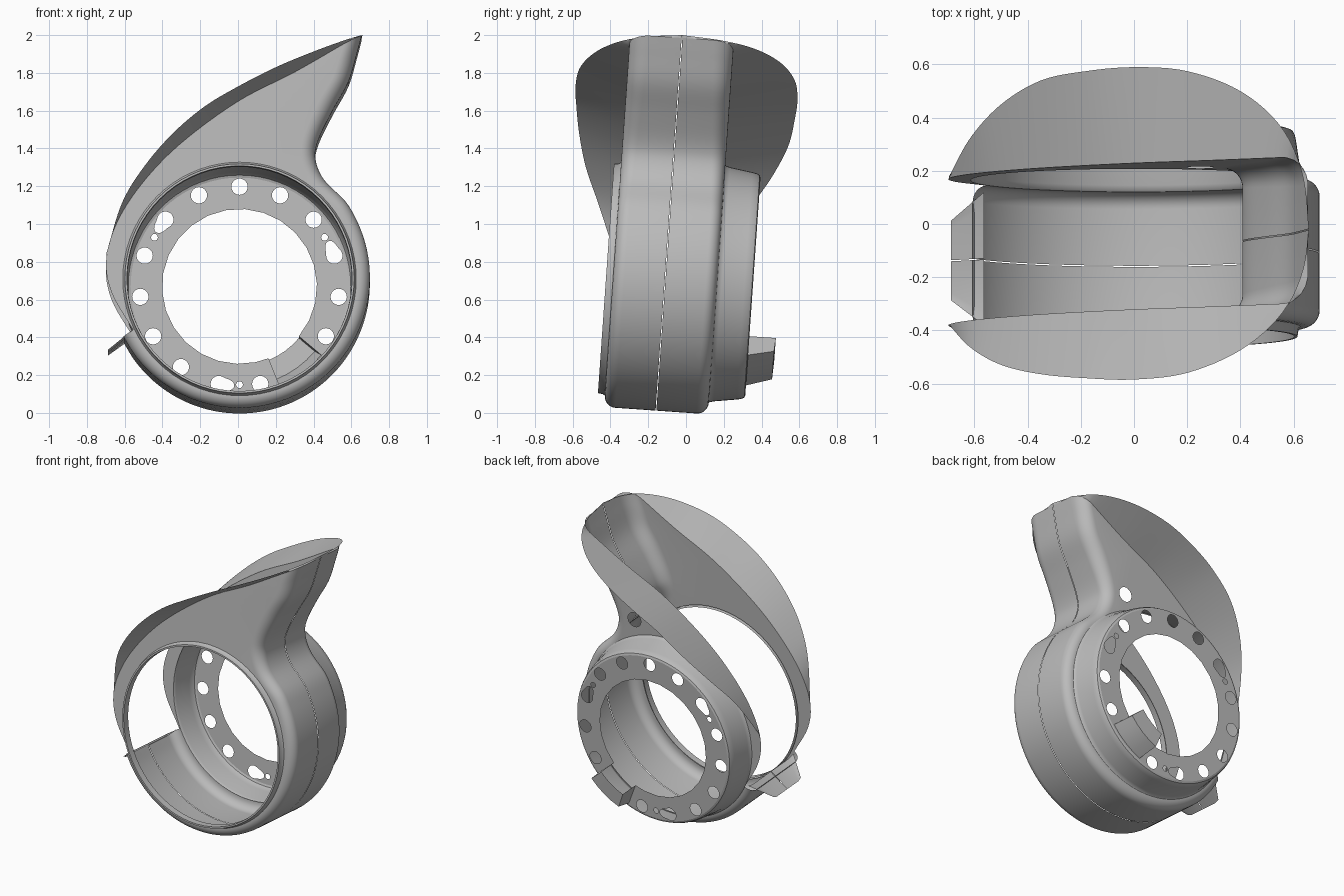
import bpy, bmesh, math
from mathutils import Vector

cube = bpy.data.objects.get("Cube")
if cube:
    bpy.data.objects.remove(cube)

grey = bpy.data.materials.new("steel_grey")
grey.use_nodes = True
grey.diffuse_color = (0.5, 0.5, 0.5, 1)
grey.node_tree.nodes["Principled BSDF"].inputs["Base Color"].default_value = (0.5, 0.5, 0.5, 1)

HALF = 0.275               # half width of the drum
AXIS_X, AXIS_Z = 0.008, 0.702
RING = 0.465               # depth of the mounting plate
TILT, SHIFT = 0.07, 0.16   # the whole part leans back a little


def spline(pts, n=6):
    """Smooth curve through the points."""
    pts = [Vector(p) for p in pts]
    ext = [2 * pts[0] - pts[1]] + pts + [2 * pts[-1] - pts[-2]]
    out = []
    for a, b, c, d in zip(ext, ext[1:], ext[2:], ext[3:]):
        for k in range(n):
            t = k / n
            out.append(0.5 * (2 * b + (c - a) * t + (2 * a - 5 * b + 4 * c - d) * t * t
                              + (3 * b - a - 3 * c + d) * t ** 3))
    return out + [pts[-1]]


def resample(pts, n):
    """Points at equal spacing along a polyline."""
    dist = [0]
    for a, b in zip(pts, pts[1:]):
        dist.append(dist[-1] + (b - a).length)
    out, j = [], 0
    for k in range(n):
        d = dist[-1] * k / (n - 1)
        while j < len(pts) - 2 and dist[j + 1] < d:
            j += 1
        out.append(pts[j].lerp(pts[j + 1], (d - dist[j]) / max(dist[j + 1] - dist[j], 1e-6)))
    return out


def polar(r, deg, y, x=AXIS_X, z=AXIS_Z):
    a = math.radians(deg)
    return Vector((x + r * math.cos(a), y, z + r * math.sin(a)))


def circle(r, y, x=AXIS_X, z=AXIS_Z, n=72):
    return [polar(r, 360 * k / n, y, x, z) for k in range(n)]


def upright(x, y, z):
    """Position before the part is leaned back."""
    z0 = (z + TILT * (y + SHIFT)) / (1 + TILT ** 2)
    return Vector((x, y + SHIFT - TILT * z0, z0))


def loft(bm, rows, closed=False):
    grid = [[bm.verts.new(p) for p in row] for row in rows]
    n = len(grid[0])
    for a, b in zip(grid, grid[1:]):
        for i in range(n if closed else n - 1):
            j = (i + 1) % n
            bm.faces.new((a[i], a[j], b[j], b[i]))


def sheet(bm, loops):
    """Flat plate bounded by an outline and holes."""
    edges = []
    for loop in loops:
        vs = [bm.verts.new(p) for p in loop]
        edges += [bm.edges.new((vs[i - 1], vs[i])) for i in range(len(vs))]
    bmesh.ops.triangle_fill(bm, edges=edges, use_beauty=True, normal=(0, 1, 0))


def finish(name, bm):
    """Weld, lean the part back and shade it."""
    bmesh.ops.remove_doubles(bm, verts=bm.verts, dist=0.0005)
    bmesh.ops.recalc_face_normals(bm, faces=bm.faces)
    for v in bm.verts:
        x, y, z = v.co
        v.co = (x, y + TILT * z - SHIFT, z - TILT * y)
    mesh = bpy.data.meshes.new(name)
    bm.to_mesh(mesh)
    bm.free()
    mesh.materials.append(grey)
    ob = bpy.data.objects.new(name, mesh)
    bpy.context.collection.objects.link(ob)
    bpy.ops.object.select_all(action='DESELECT')
    ob.select_set(True)
    bpy.context.view_layer.objects.active = ob
    bpy.ops.object.shade_smooth_by_angle(angle=math.radians(35))


# Wall outline: round the drum, then up the spout
arc = [polar(0.69, d, 0) for d in range(207, 397, 9)]
spout = [(0.455, 0, 1.22), (0.41, 0, 1.33), (0.425, 0, 1.43), (0.5, 0, 1.585),
         (0.585, 0, 1.74), (0.63, 0, 1.89), (0.655, 0, 1.985)]
path = spline(arc + spout, 5)


def wall_rows(s):
    """Half cross-sections from the seam to the rounded edge of the side panel."""
    rows = []
    for i, p in enumerate(path):
        t = (path[min(i + 1, len(path) - 1)] - path[max(i - 1, 0)]).normalized()
        inward = Vector((-t.z, 0, t.x))
        up = max(0, p.z - 1.1) if p.x > 0 else 0
        r = 0.06 + 0.055 * up
        w = min(1, max(0, p.z - 1.5) / 0.46) if p.x > 0 else 0
        inward = inward.lerp(Vector((-0.88, 0, -0.47)), w).normalized()
        row = [p + Vector((0, s * 0.002, 0))]
        for k in range(9):
            a = math.pi / 2 * k / 8
            row.append(p + inward * r * (1 - math.cos(a))
                       + Vector((0, s * (HALF - r + r * math.sin(a)), 0)))
        rows.append(row)
    return rows


# Outer edge of the flared lip: x, front y, back y, z at the front
RIM = [(-0.695, -0.38, 0.18, 0.85), (-0.615, -0.465, 0.325, 1.11), (-0.5, -0.53, 0.45, 1.3),
       (-0.35, -0.565, 0.54, 1.475), (-0.18, -0.58, 0.575, 1.62), (0, -0.585, 0.59, 1.728),
       (0.2, -0.56, 0.575, 1.83), (0.4, -0.475, 0.5, 1.913), (0.55, -0.345, 0.37, 1.968),
       (0.63, -0.19, 0.2, 1.993), (0.659, -0.02, -0.02, 2.0)]

for s, side in ((-1, "front"), (1, "back")):
    # Drum wall, side panel and its opening
    bm = bmesh.new()
    rows = wall_rows(s)
    loft(bm, rows)
    y = s * HALF
    edge = spline([rows[-1][-1], (0.3, y, 1.785), (0, y, 1.63), (-0.3, y, 1.41), (-0.5, y, 1.205),
                   (-0.635, y, 1.0), (-0.697, y, 0.8), (-0.67, y, 0.62), rows[0][-1]])
    loops = [[r[-1] for r in rows] + edge[1:-1]]
    if s < 0:
        loops.append(circle(0.605, y, z=0.69))
    else:
        loops += [circle(0.622, y), circle(0.05, y, 0.25, 1.4, 20)]
    sheet(bm, loops)
    finish(side + "_shell", bm)

    # Flared lip along the open edge, level with the lean of the part
    bm = bmesh.new()
    inner = edge[36::-1] + rows[-1][-2::-1]
    outer = spline([upright(x, yf, z) if s < 0 else upright(x, yb, z - 0.06 * (yb - yf))
                    for x, yf, yb, z in RIM])
    a, b = resample(inner, 60), resample(outer, 60)
    loft(bm, [a, [p.lerp(q, 0.5) for p, q in zip(a, b)], b])
    finish(side + "_lip", bm)

    # Folded deflector tab at the end of the wall
    bm = bmesh.new()
    loft(bm, [[(x, s * 0.002, z), (x, s * w, z), (x, s * v, z + 0.012)] for x, z, w, v in
              ((-0.565, 0.405, 0.2, 0.25), (-0.688, 0.312, 0.12, 0.15))])
    finish(side + "_tab", bm)

# Rolled collar round the front opening
bm = bmesh.new()
loft(bm, [circle(r, y, z=0.69) for r, y in
          ((0.618, -0.275), (0.611, -0.285), (0.607, -0.312), (0.596, -0.312), (0.594, -0.265))],
     True)
finish("front_collar", bm)

# Tapered neck between the back panel and the mounting plate
bm = bmesh.new()
loft(bm, [circle(r, y) for r, y in
          ((0.632, 0.275), (0.626, 0.28), (0.62, 0.3), (0.602, 0.42), (0.597, 0.445),
           (0.589, 0.46), (0.576, RING))], True)
finish("neck", bm)

# Mounting plate: bolt holes, keyed slots and a notch for the bracket
bm = bmesh.new()
START, END = -68, -40
inner = [polar(0.41, d, RING) for d in range(END, START + 361, 14)] + [polar(0.41, START, RING)]
notch = [polar(0.565, START + 7 * k, RING) for k in range(5)]
loops = [circle(0.576, RING), inner + notch]
for k in range(15):
    turn = 90 + 24 * k
    c = polar(0.528, turn, RING)
    if turn % 120 == 18:
        # bolt hole stretched into a slot, with a pin hole beside it
        loops.append([polar(0.043 + 0.04 * max(0, math.cos(math.radians(d - turn - 95))) ** 6,
                            d, RING, c.x, c.z) for d in range(0, 360, 10)])
        pin = polar(0.52, turn + 12, RING)
        loops.append(circle(0.018, RING, pin.x, pin.z, 16))
    elif k != 9:
        loops.append(circle(0.043, RING, c.x, c.z, 24))
sheet(bm, loops)
finish("mounting_plate", bm)

# Raised bracket over the notch
bm = bmesh.new()
profile = [(0.565, RING), (0.52, 0.6), (0.41, 0.605)]
loft(bm, [[polar(r, START + 7 * k, y) for k in range(5)] for r, y in profile])
for d in (START, END):
    bm.faces.new([bm.verts.new(polar(r, d, y)) for r, y in [(0.41, RING)] + profile])
finish("bracket", bm)
